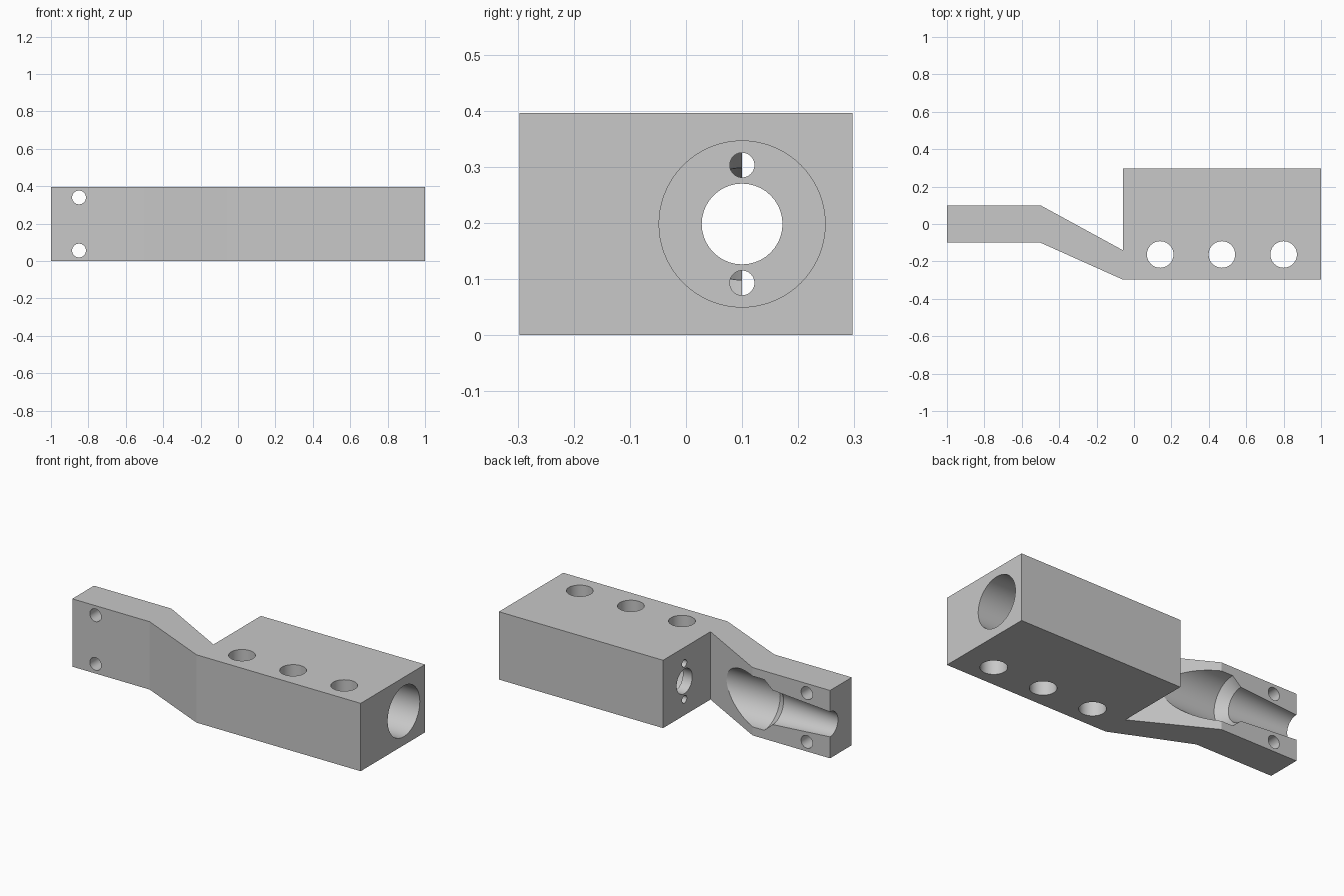
import bpy, bmesh, math
from mathutils import Matrix, Vector

if "Cube" in bpy.data.objects:
    bpy.data.objects.remove(bpy.data.objects["Cube"], do_unlink=True)

HEIGHT = 0.396
HALF_DEPTH = 0.297
AXIS_Y, AXIS_Z = 0.1, HEIGHT / 2
BORE_R = 0.148

grey = bpy.data.materials.new("plain grey")
grey.use_nodes = True
colour = (0.58, 0.58, 0.58, 1)
grey.diffuse_color = colour
grey.node_tree.nodes["Principled BSDF"].inputs["Base Color"].default_value = colour


def make_object(name, bm):
    bmesh.ops.recalc_face_normals(bm, faces=bm.faces)
    mesh = bpy.data.meshes.new(name)
    bm.to_mesh(mesh)
    bm.free()
    mesh.materials.append(grey)
    obj = bpy.data.objects.new(name, mesh)
    bpy.context.collection.objects.link(obj)
    return obj


def lathe_x(name, profile, y, z, segments=72):
    """Closed solid of revolution along x from (x, radius) pairs."""
    bm = bmesh.new()
    rings = []
    for x, r in profile:
        angles = [2 * math.pi * i / segments for i in range(segments)]
        rings.append([bm.verts.new((x, y + r * math.cos(a), z + r * math.sin(a)))
                      for a in angles])
    for a, b in zip(rings, rings[1:]):
        for i in range(segments):
            j = (i + 1) % segments
            bm.faces.new((a[i], a[j], b[j], b[i]))
    bm.faces.new(rings[0])
    bm.faces.new(rings[-1])
    return make_object(name, bm)


def drill(name, centre, axis, radius, length):
    """Round cutter along an axis."""
    bm = bmesh.new()
    turn = Vector(axis).to_track_quat('Z', 'Y').to_matrix().to_4x4()
    bmesh.ops.create_cone(bm, cap_ends=True, segments=40, radius1=radius,
                          radius2=radius, depth=length,
                          matrix=Matrix.Translation(centre) @ turn)
    return make_object(name, bm)


# Body: plan outline of block, sloped neck and offset arm, extruded upward
outline = [(-1, -0.1), (-0.5, -0.1), (-0.06, -HALF_DEPTH), (1, -HALF_DEPTH),
           (1, HALF_DEPTH), (-0.06, HALF_DEPTH), (-0.06, -0.14),
           (-0.5, 0.1), (-1, 0.1)]
bm = bmesh.new()
base = bm.faces.new([bm.verts.new((x, y, 0)) for x, y in outline])
top = bmesh.ops.extrude_face_region(bm, geom=[base])
bmesh.ops.translate(bm, vec=(0, 0, HEIGHT),
                    verts=[v for v in top["geom"] if isinstance(v, bmesh.types.BMVert)])
body = make_object("holder_body", bm)

# Main bore in the block, and the stepped tapering groove in the arm
cutters = [
    lathe_x("block_bore", [(0.0, BORE_R), (1.1, BORE_R)], AXIS_Y, AXIS_Z),
    lathe_x("arm_groove", [(-1.1, 0.066), (-1, 0.073), (-0.63, 0.1),
                           (-0.575, BORE_R), (-0.15, BORE_R)], AXIS_Y, AXIS_Z),
    drill("shaft_hole", (-0.02, AXIS_Y, AXIS_Z), (1, 0, 0), 0.072, 0.16),
]

# Screw holes in the end wall and cross holes through the arm tip
for side in (-1, 1):
    cutters.append(drill("wall_screw_hole", (-0.02, AXIS_Y, AXIS_Z + side * 0.105),
                         (1, 0, 0), 0.022, 0.16))
    cutters.append(drill("arm_hole", (-0.85, 0, AXIS_Z + side * 0.142),
                         (0, 1, 0), 0.037, 0.5))

# Three vertical mounting holes
for i in range(3):
    cutters.append(drill("mounting_hole", (0.14 + 0.33 * i, -0.163, AXIS_Z),
                         (0, 0, 1), 0.071, 0.6))

# Cut everything, then discard the cutters
bpy.ops.object.select_all(action='DESELECT')
body.select_set(True)
bpy.context.view_layer.objects.active = body
for cutter in cutters:
    cutter.hide_render = True
    cut = body.modifiers.new(cutter.name, 'BOOLEAN')
    cut.operation = 'DIFFERENCE'
    cut.solver = 'EXACT'
    cut.object = cutter
    bpy.ops.object.modifier_apply(modifier=cut.name)
    bpy.data.objects.remove(cutter, do_unlink=True)

bpy.ops.object.shade_smooth_by_angle(angle=math.radians(20))
